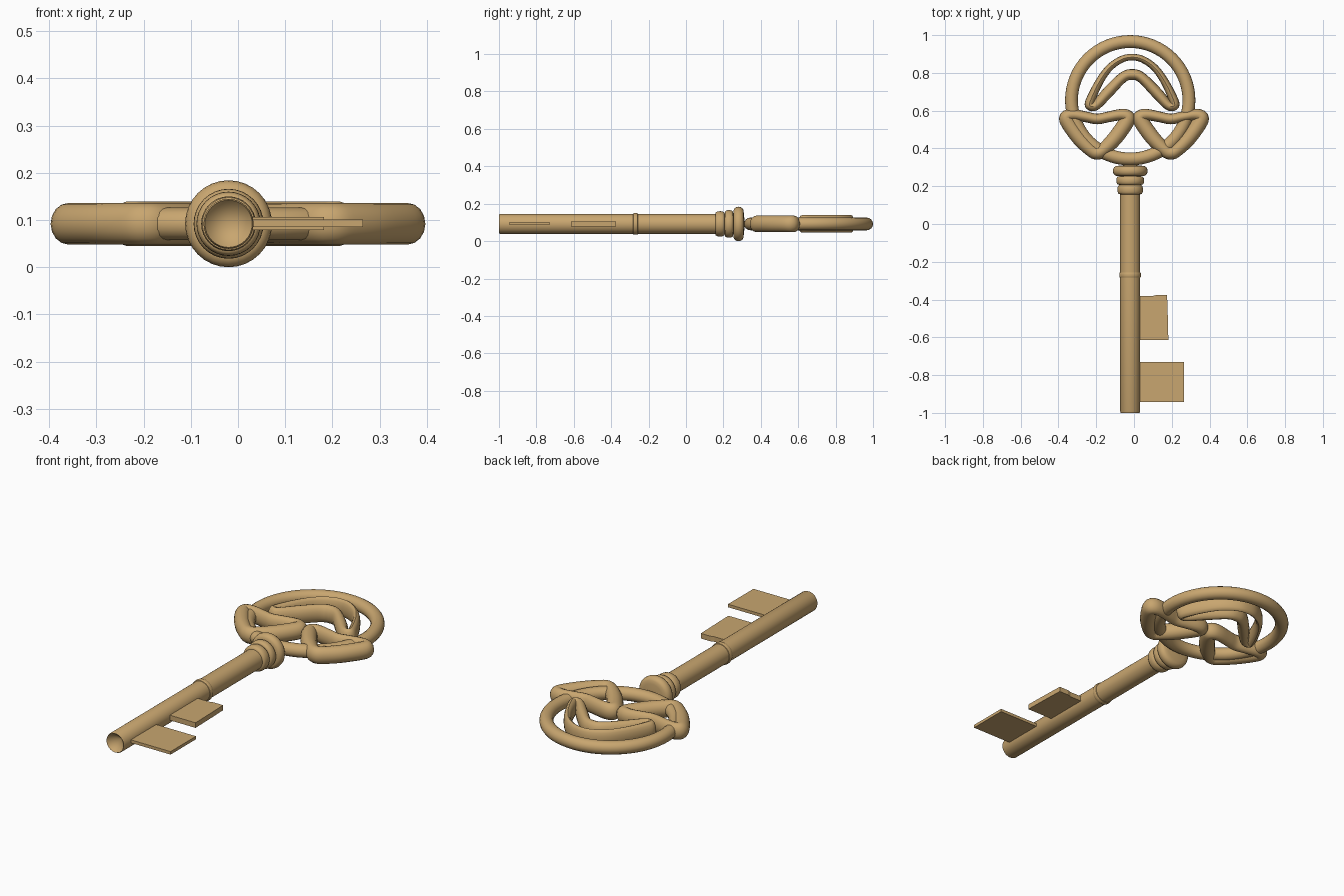
import bpy, bmesh
from math import sin, cos, pi
from mathutils import Vector

if "Cube" in bpy.data.objects:
    bpy.data.objects.remove(bpy.data.objects["Cube"])

AX, AZ = -0.02, 0.092   # shaft axis

brass = bpy.data.materials.new("brass")
brass.diffuse_color = (0.58, 0.38, 0.16, 1)
brass.use_nodes = True
brass.node_tree.nodes["Principled BSDF"].inputs["Base Color"].default_value = brass.diffuse_color


def finish(name, bm, smooth=True):
    bmesh.ops.recalc_face_normals(bm, faces=bm.faces)
    me = bpy.data.meshes.new(name)
    bm.to_mesh(me)
    bm.free()
    ob = bpy.data.objects.new(name, me)
    bpy.context.collection.objects.link(ob)
    me.materials.append(brass)
    if smooth:
        bpy.context.view_layer.objects.active = ob
        ob.select_set(True)
        bpy.ops.object.shade_smooth_by_angle(angle=0.7)
        ob.select_set(False)
    return ob


def bridge(bm, rings, closed):
    n = len(rings[0])
    for i in range(len(rings) if closed else len(rings) - 1):
        a, b = rings[i], rings[(i + 1) % len(rings)]
        for j in range(n):
            k = (j + 1) % n
            bm.faces.new((a[j], a[k], b[k], b[j]))


def tube_loop(name, pts, rz, sides=16):
    """Closed flat loop; pts = (x, y, in-plane radius), rz = radius along z."""
    bm = bmesh.new()
    rings = []
    for i, (x, y, r) in enumerate(pts):
        t = (pts[(i + 1) % len(pts)] - pts[i - 1])
        nx, ny = Vector((t.y, -t.x)).normalized()
        rings.append([bm.verts.new((x + nx * r * cos(a), y + ny * r * cos(a), AZ + rz * sin(a)))
                      for a in (2 * pi * j / sides for j in range(sides))])
    bridge(bm, rings, True)
    return finish(name, bm)


def smooth_loop(ctrl, steps=5):
    """Closed Catmull-Rom curve through the control points."""
    c = [Vector(p) for p in ctrl]
    out = []
    for i in range(len(c)):
        p0, p1, p2, p3 = c[i - 1], c[i], c[(i + 1) % len(c)], c[(i + 2) % len(c)]
        for s in range(steps):
            t = s / steps
            out.append(0.5 * (2 * p1 + (p2 - p0) * t + (2 * p0 - 5 * p1 + 4 * p2 - p3) * t**2
                              + (3 * p1 - p0 - 3 * p2 + p3) * t**3))
    return out


def lathe(name, profile, sides=32):
    """Revolve (y, radius) profile about the shaft axis, with pointed ends."""
    bm = bmesh.new()
    rings = [[bm.verts.new((AX + r * cos(a), y, AZ + r * sin(a)))
              for a in (2 * pi * j / sides for j in range(sides))] for y, r in profile]
    bridge(bm, rings, False)
    bmesh.ops.remove_doubles(bm, verts=bm.verts, dist=1e-5)
    return finish(name, bm)


def bead(y, half, r0, r1, n=8):
    """Rounded bulge in a turned profile."""
    return [(y - half * cos(pi * i / n), r0 + (r1 - r0) * sin(pi * i / n)**0.7 if 0 < i < n else r0)
            for i in range(n + 1)]


# Turned shaft with hollow conical tip, small ring and stacked collar
profile = [(-0.95, 0), (-0.995, 0.046), (-1.0, 0.050), (-0.993, 0.053)]
profile += bead(-0.27, 0.013, 0.053, 0.058)
profile += bead(0.182, 0.025, 0.053, 0.068)
profile += bead(0.23, 0.023, 0.056, 0.074)
profile += bead(0.281, 0.028, 0.058, 0.092)
profile += [(0.315, 0)]
lathe("shaft", profile)

# Large bow ring
R = 0.311
tube_loop("bow_ring", [Vector((AX + R * cos(2 * pi * i / 64), 0.655 + R * sin(2 * pi * i / 64), 0.034))
                       for i in range(64)], 0.034)

# Pair of heart loops at the base of the bow
heart = [(0.353, 0.545, .04), (0.352, 0.572, .034), (0.315, 0.578, .030), (0.25, 0.566, .028),
         (0.195, 0.556, .028), (0.14, 0.566, .028), (0.075, 0.578, .030), (0.038, 0.572, .034),
         (0.037, 0.545, .04), (0.10, 0.455, .04), (0.165, 0.390, .036), (0.195, 0.377, .036),
         (0.225, 0.390, .036), (0.29, 0.455, .04)]
for name, s in (("heart_left", -1), ("heart_right", 1)):
    tube_loop(name, smooth_loop([(s * x, y, r) for x, y, r in heart]), 0.044)

# Crescent-shaped arch loop inside the ring
half = [(0.055, 0.872, .018), (0.12, 0.827, .019), (0.175, 0.75, .021), (0.222, 0.65, .025),
        (0.22, 0.625, .025), (0.19, 0.63, .026), (0.13, 0.695, .03), (0.05, 0.775, .028)]
cx = -0.01
arch = [(cx, 0.883, .017)] + [(cx + x, y, r) for x, y, r in half]
arch += [(cx, 0.791, .029)] + [(cx - x, y, r) for x, y, r in reversed(half)]
tube_loop("arch_loop", smooth_loop(arch), 0.047)


# Flat key bits
def bit(name, outline, z0, z1):
    bm = bmesh.new()
    lo = [bm.verts.new((x, y, z0)) for x, y in outline]
    hi = [bm.verts.new((x, y, z1)) for x, y in outline]
    bridge(bm, [lo, hi], False)
    bm.faces.new(lo)
    bm.faces.new(hi)
    return finish(name, bm, False)


bit("bit_outer", [(-0.01, -0.943), (0.265, -0.943), (0.265, -0.73), (-0.01, -0.73)], 0.085, 0.101)
bit("bit_inner", [(-0.01, -0.615), (0.182, -0.615), (0.178, -0.455), (0.175, -0.375),
                  (0.12, -0.375), (0.10, -0.381), (-0.01, -0.381)], 0.079, 0.106)
